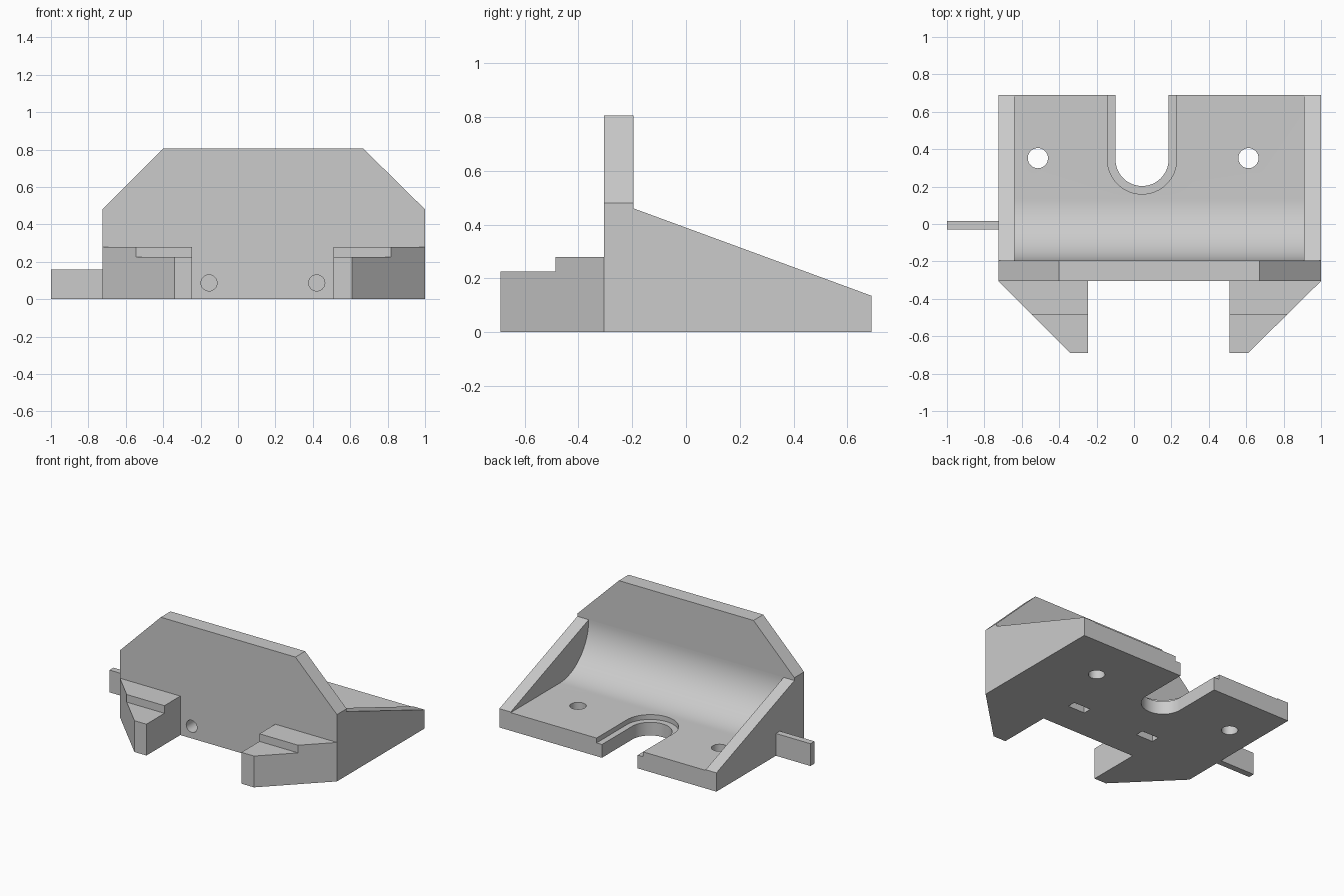
import bpy, bmesh
from math import sin, cos, pi, radians

cube = bpy.data.objects.get("Cube")
if cube:
    bpy.data.objects.remove(cube, do_unlink=True)

GREY = (0.6, 0.6, 0.6, 1)
grey = bpy.data.materials.new("plain grey")
grey.use_nodes = True
grey.diffuse_color = GREY
grey.node_tree.nodes["Principled BSDF"].inputs["Base Color"].default_value = GREY


def prism(name, pts, axis, lo, hi):
    """Extrude a 2D outline along an axis from lo to hi."""
    place = {"x": lambda p, q, d: (d, p, q),
             "y": lambda p, q, d: (p, d, q),
             "z": lambda p, q, d: (p, q, d)}[axis]
    bm = bmesh.new()
    face = bm.faces.new([bm.verts.new(place(p, q, lo)) for p, q in pts])
    out = bmesh.ops.extrude_face_region(bm, geom=[face])
    step = place(0, 0, hi - lo)
    bmesh.ops.translate(bm, vec=step, verts=[g for g in out["geom"] if isinstance(g, bmesh.types.BMVert)])
    bmesh.ops.recalc_face_normals(bm, faces=bm.faces)
    mesh = bpy.data.meshes.new(name)
    bm.to_mesh(mesh)
    bm.free()
    mesh.materials.append(grey)
    obj = bpy.data.objects.new(name, mesh)
    bpy.context.collection.objects.link(obj)
    return obj


def arc(cx, cy, r, start, end, n):
    turns = [radians(start + (end - start) * i / n) for i in range(n + 1)]
    return [(cx + r * cos(t), cy + r * sin(t)) for t in turns]


def circle(cx, cy, r, n=32):
    return arc(cx, cy, r, 0, 360, n)[:-1]


def rect(x0, y0, x1, y1):
    return [(x0, y0), (x1, y0), (x1, y1), (x0, y1)]


def activate(obj):
    bpy.ops.object.select_all(action="DESELECT")
    obj.select_set(True)
    bpy.context.view_layer.objects.active = obj


def cut(obj, cutters):
    activate(obj)
    for c in cutters:
        mod = obj.modifiers.new("cut", "BOOLEAN")
        mod.operation, mod.solver, mod.object = "DIFFERENCE", "EXACT", c
        bpy.ops.object.modifier_apply(modifier=mod.name)


LEFT, RIGHT = 1.0, -0.725            # body sides
FRONT, WALL, BACK = -0.305, -0.195, 0.69
FLOOR, SLOPE_TOP, R = 0.13, 0.46, 0.33

# Upright wall with chamfered top corners
wall = prism("upright_wall", [(RIGHT, 0), (LEFT, 0), (LEFT, 0.48), (0.67, 0.805),
                              (-0.4, 0.805), (RIGHT, 0.48)], "y", FRONT, WALL)

# Bed with a rounded cove rising to the wall
cove = arc(WALL + R, SLOPE_TOP, R, 180, 270, 32)
bed = prism("coved_bed", [(WALL, 0)] + cove + [(BACK, FLOOR), (BACK, 0)], "x", -0.64, 0.91)

# Sloping side cheeks
cheek = [(WALL, 0), (WALL, SLOPE_TOP), (BACK, 0.135), (BACK, 0)]
prism("right_cheek", cheek, "x", RIGHT, -0.64)
prism("left_cheek", cheek, "x", 0.91, LEFT)

# Stepped front prongs, tapering towards the tip
for side, outer, inner, tip in (("right", RIGHT, -0.245, -0.34), ("left", LEFT, 0.51, 0.61)):
    mid = outer + (tip - outer) * (0.485 + FRONT) / (0.69 + FRONT)
    prism(side + "_prong_base", [(outer, FRONT), (mid, -0.485), (inner, -0.485), (inner, FRONT)],
          "z", 0, 0.28)
    prism(side + "_prong_tip", [(mid, -0.485), (tip, -0.69), (inner, -0.69), (inner, -0.485)],
          "z", 0, 0.225)

# Side tab
prism("side_tab", rect(-0.03, 0, 0.015, 0.16), "x", -1, RIGHT)


# Open slot with a shallow recessed rim
def slot(r, z):
    outline = arc(0.043, 0.345, r, 180, 360, 32) + [(0.043 + r, 0.8), (0.043 - r, 0.8)]
    return prism("slot_cutter", outline, "z", z, 0.3)


bed_cutters = [slot(0.185, 0.095), slot(0.142, -0.1)]

# Vertical mounting holes
bed_cutters += [prism("hole_cutter", circle(x, 0.352, 0.054), "z", -0.1, 0.3) for x in (-0.514, 0.612)]

# Front screw holes and the nut pockets underneath
screws = []
for x in (-0.155, 0.421):
    screws.append(prism("screw_cutter", circle(x, 0.087, 0.043), "y", -0.4, 0.0))
    bed_cutters.append(prism("nut_cutter", rect(x - 0.067, -0.08, x + 0.067, -0.02), "z", -0.1, 0.155))

cut(wall, screws)
cut(bed, bed_cutters + screws)
for c in bed_cutters + screws:
    bpy.data.objects.remove(c, do_unlink=True)

for obj in (wall, bed):
    activate(obj)
    bpy.ops.object.shade_smooth_by_angle(angle=radians(30))
